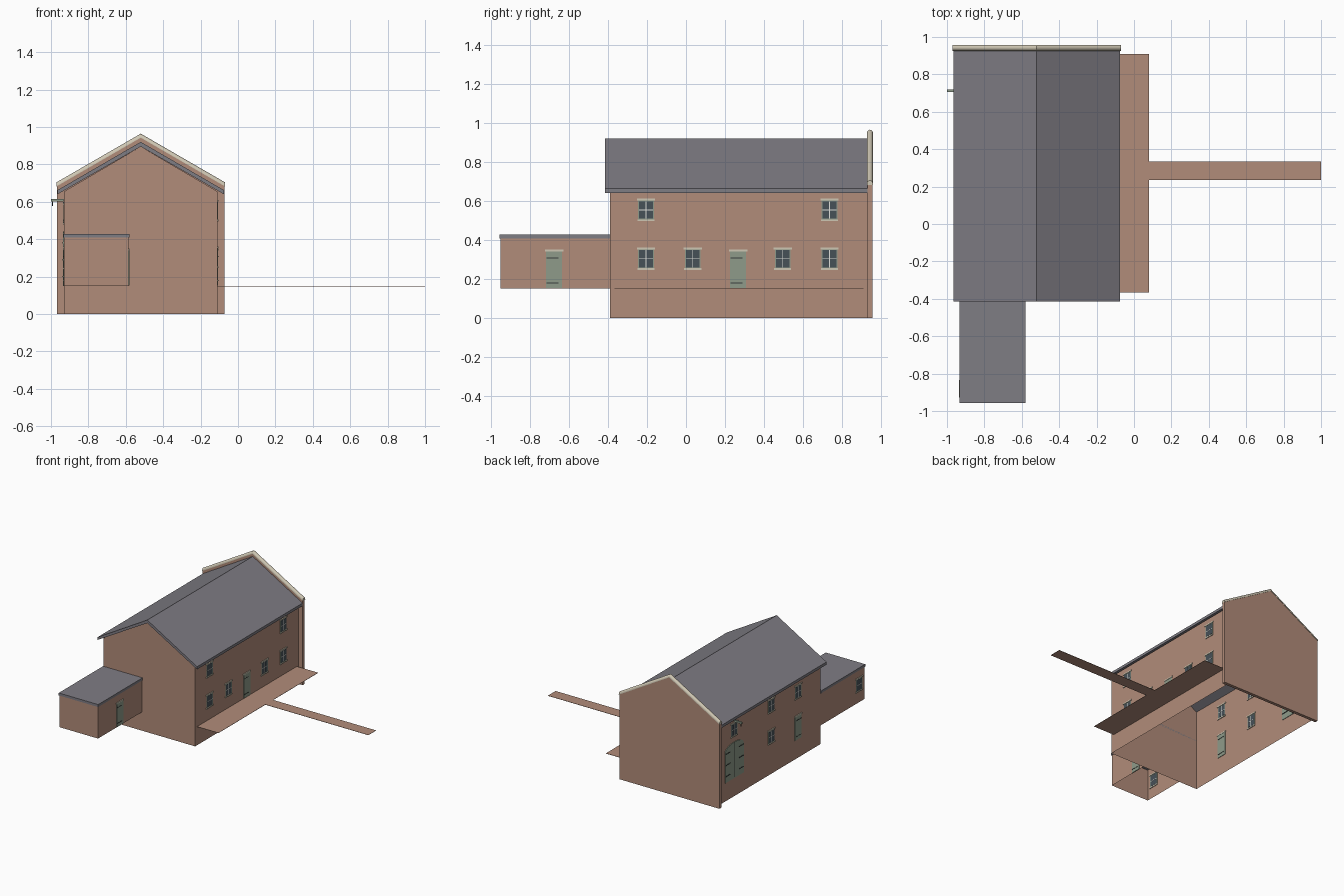
import bpy, bmesh, math
from mathutils import Vector

cube = bpy.data.objects.get("Cube")
if cube:
    bpy.data.objects.remove(cube, do_unlink=True)


def material(name, r, g, b):
    """Flat material from 0-255 screen values, stored as linear."""
    col = [(c / 255) ** 2.2 for c in (r, g, b)] + [1]
    m = bpy.data.materials.new(name)
    m.use_nodes = True
    m.diffuse_color = col
    bsdf = m.node_tree.nodes["Principled BSDF"]
    bsdf.inputs["Base Color"].default_value = col
    bsdf.inputs["Roughness"].default_value = 0.9
    return m


BRICK = material("brick", 176, 139, 121)
SLATE = material("slate", 126, 124, 131)
STONE = material("pale stone", 206, 198, 178)
GREEN = material("grey green paint", 141, 154, 137)
GLASS = material("dark glass", 72, 82, 88)
WHITE = material("white glazing bars", 225, 225, 220)
IRON = material("dark iron", 58, 62, 60)


def finish(name, bm, mats):
    bmesh.ops.recalc_face_normals(bm, faces=bm.faces)
    me = bpy.data.meshes.new(name)
    bm.to_mesh(me)
    bm.free()
    for m in mats:
        me.materials.append(m)
    ob = bpy.data.objects.new(name, me)
    bpy.context.collection.objects.link(ob)
    return ob


def boxes(name, parts):
    """One object from several (low corner, high corner, material) boxes."""
    bm = bmesh.new()
    mats = []
    for lo, hi, mat in parts:
        if mat not in mats:
            mats.append(mat)
        lo, hi = Vector(lo), Vector(hi)
        made = bmesh.ops.create_cube(bm, size=1)["verts"]
        for v in made:
            v.co = (lo + hi) / 2 + v.co * (hi - lo)
        for f in {f for v in made for f in v.link_faces}:
            f.material_index = mats.index(mat)
    return finish(name, bm, mats)


def prism(name, profile, axis, start, end, mat, drop=None):
    """Extrude a profile along x or y; drop removes faces by normal."""
    bm = bmesh.new()
    verts = [bm.verts.new((a, start, z) if axis == "y" else (start, a, z))
             for a, z in profile]
    face = bm.faces.new(verts)
    ext = bmesh.ops.extrude_face_region(bm, geom=[face])["geom"]
    move = Vector((0, end - start, 0) if axis == "y" else (end - start, 0, 0))
    for v in ext:
        if isinstance(v, bmesh.types.BMVert):
            v.co += move
    bmesh.ops.recalc_face_normals(bm, faces=bm.faces)
    if drop:
        gone = [f for f in bm.faces if drop(f.normal)]
        bmesh.ops.delete(bm, geom=gone, context="FACES")
    return finish(name, bm, [mat])


RIDGE = -0.52
LEFT, RIGHT = -0.11, -0.93
FRONT, BACK = -0.39, 0.93
GROUND = 0.15


def gable(half, base, eave, apex):
    return [(RIDGE - half, base), (RIDGE + half, base), (RIDGE + half, eave),
            (RIDGE, apex), (RIDGE - half, eave)]


# Main house: open-bottomed shell, slate roof, taller back gable wall
prism("house_walls", gable(0.41, 0, 0.655, 0.895), "y", FRONT, BACK, BRICK,
      lambda n: abs(n.z) > 0.1 or n.y > 0.5)
prism("main_roof", [(-0.965, 0.64), (RIDGE, 0.895), (-0.075, 0.64),
                    (-0.075, 0.662), (RIDGE, 0.92), (-0.965, 0.662)],
      "y", -0.415, BACK, SLATE)
prism("back_gable_wall", gable(0.447, 0, 0.688, 0.946), "y", BACK, 0.955, BRICK)

# Rounded coping following the back gable
bm = bmesh.new()
rings = []
for x, z in ((-0.97, 0.682), (RIDGE, 0.942), (-0.07, 0.682)):
    ring = [(0.942 + 0.016 * math.cos(i * math.pi / 6),
             z + 0.004 + 0.018 * math.sin(i * math.pi / 6)) for i in range(7)]
    ring = [(0.958, z)] + ring + [(0.926, z)]
    rings.append([bm.verts.new((x, y, h)) for y, h in ring])
for a, b in zip(rings, rings[1:]):
    for i in range(len(a)):
        j = (i + 1) % len(a)
        bm.faces.new((a[i], a[j], b[j], b[i]))
bm.faces.new(rings[0])
bm.faces.new(rings[-1])
coping = finish("gable_coping", bm, [STONE])
bpy.context.view_layer.objects.active = coping
coping.select_set(True)
bpy.ops.object.shade_smooth_by_angle(angle=math.radians(35))
coping.select_set(False)

# Flat-roofed annex
prism("annex_walls", [(RIGHT, GROUND), (-0.585, GROUND), (-0.585, 0.41), (RIGHT, 0.41)],
      "y", -0.95, FRONT, BRICK, lambda n: abs(n.z) > 0.1 or n.y > 0.5)
boxes("annex_roof", [((-0.932, -0.956, 0.408), (-0.58, FRONT, 0.428), SLATE)])

# Raised pavement and footpath
boxes("pavement", [((LEFT, -0.365, GROUND - 0.002), (0.08, 0.908, GROUND), BRICK)])
boxes("footpath", [((0.08, 0.235, GROUND - 0.002), (1, 0.333, GROUND), BRICK)])


def on_wall(wall, side):
    """Return a helper that places a plate through a wall facing +x or -x."""
    def plate(y, z, w, h, depth, mat):
        a, b = wall - side * depth, wall + side * depth
        return ((min(a, b), y - w / 2, z - h / 2),
                (max(a, b), y + w / 2, z + h / 2), mat)
    return plate


def window(name, wall, side, y, z):
    p = on_wall(wall, side)
    boxes(name, [
        p(y, z, 0.08, 0.098, 0.002, GREEN),
        p(y, z, 0.07, 0.088, 0.003, GLASS),
        p(y, z, 0.004, 0.088, 0.004, WHITE),
        p(y, z, 0.07, 0.004, 0.004, WHITE),
        p(y, z - 0.053, 0.088, 0.009, 0.006, STONE),
        p(y, z + 0.053, 0.094, 0.009, 0.006, STONE)])


def door(name, wall, side, y):
    p = on_wall(wall, side)
    parts = [p(y, 0.246, 0.082, 0.188, 0.004, GREEN),
             p(y, 0.345, 0.094, 0.009, 0.006, STONE)]
    for z in (0.18, 0.308):
        parts.append(p(y - 0.008, z, 0.062, 0.005, 0.0055, IRON))
    boxes(name, parts)


# Left-hand wall openings
for i, y in enumerate((-0.205, 0.035, 0.495, 0.735)):
    window(f"left_lower_window_{i + 1}", LEFT, 1, y, 0.303)
for i, y in enumerate((-0.205, 0.735)):
    window(f"left_upper_window_{i + 1}", LEFT, 1, y, 0.553)
door("left_door", LEFT, 1, 0.267)
door("annex_door", -0.585, 1, -0.675)

# Right-hand wall openings
window("right_lower_window", RIGHT, -1, 0.24, 0.303)
window("right_upper_window_1", RIGHT, -1, 0.24, 0.553)
window("right_upper_window_2", RIGHT, -1, -0.1, 0.535)
window("loft_hatch", RIGHT, -1, 0.715, 0.54)
window("annex_window", RIGHT, -1, -0.88, 0.295)
door("right_door", RIGHT, -1, -0.1)

# Arched double door with strap hinges
MID, HALF = 0.715, 0.117
arch = [(MID + HALF * math.cos(t), 0.395 + 0.045 * math.sin(t))
        for t in (i * math.pi / 10 for i in range(11))]
prism("arched_door", [(MID - HALF, GROUND), (MID + HALF, GROUND)] + arch,
      "x", RIGHT - 0.005, RIGHT + 0.004, GREEN)
p = on_wall(RIGHT, -1)
hinges = [p(MID, 0.295, 0.004, 0.28, 0.006, IRON)]
for z in (0.2, 0.29, 0.38):
    for s in (-1, 1):
        hinges.append(p(MID + s * 0.085, z, 0.06, 0.007, 0.007, IRON))
boxes("arched_door_hinges", hinges)

# Hoist beam and hook above the hatch
boxes("hoist_beam", [((-1, 0.705, 0.601), (-0.92, 0.718, 0.615), GREEN),
                     ((-0.994, 0.709, 0.578), (-0.989, 0.714, 0.601), IRON)])
